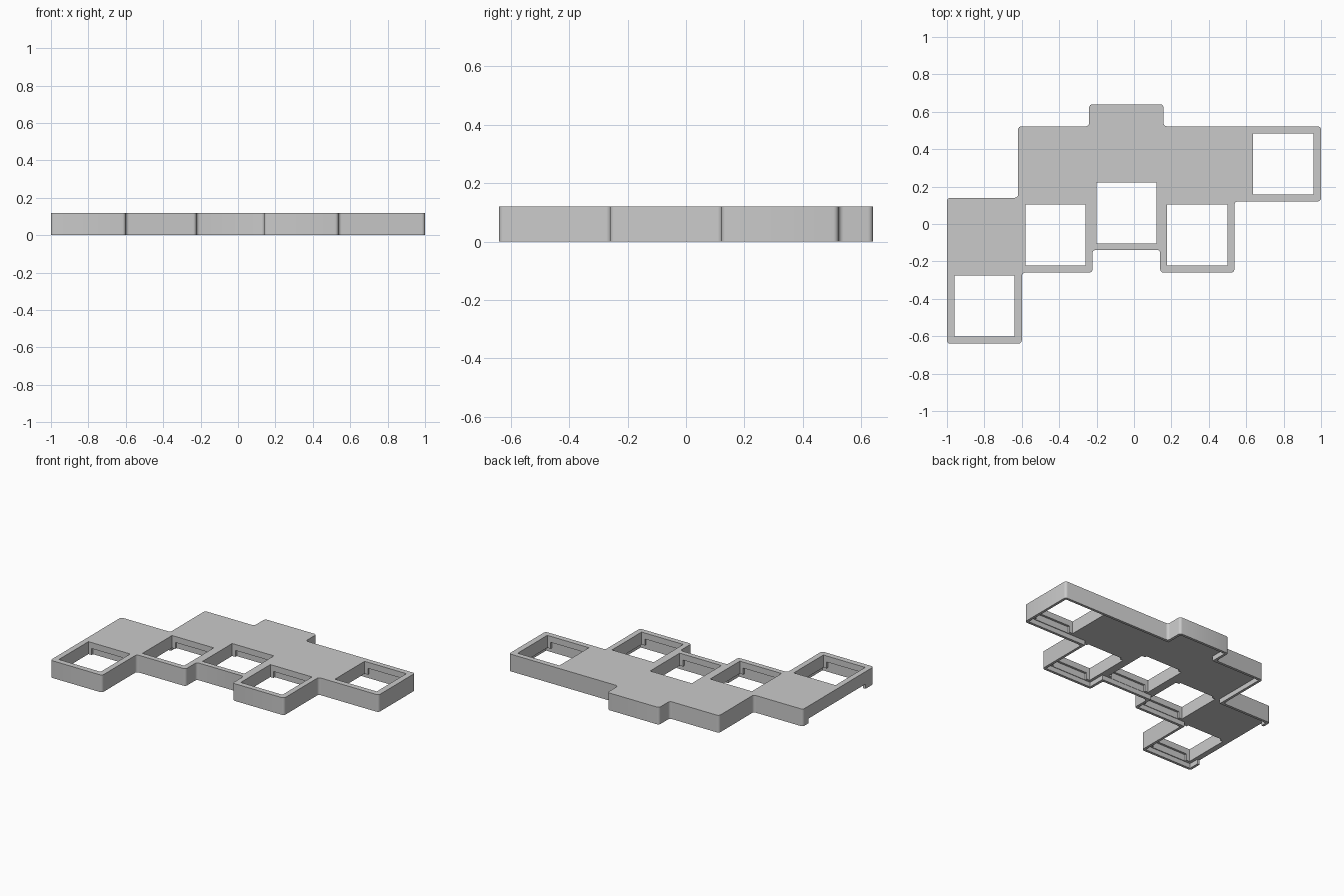
import bpy, bmesh
from mathutils import Vector

if "Cube" in bpy.data.objects:
    bpy.data.objects.remove(bpy.data.objects["Cube"], do_unlink=True)

HEIGHT, FLOOR, RIM = 0.12, 0.033, 0.018
HX, HY = 0.161, 0.163          # half size of a key opening
KEYS = [(-0.8, -0.438), (-0.42, -0.06), (-0.04, 0.06), (0.338, -0.06), (0.798, 0.322)]

# Stepped outline of the case, clockwise from the back tab
OUTLINE = [Vector(p) for p in [
    (-0.24, 0.64), (0.158, 0.64), (0.158, 0.522), (1, 0.522), (1, 0.121),
    (0.537, 0.121), (0.537, -0.26), (0.14, -0.26), (0.14, -0.138),
    (-0.222, -0.138), (-0.222, -0.26), (-0.6, -0.26), (-0.6, -0.64),
    (-1, -0.64), (-1, 0.14), (-0.62, 0.14), (-0.62, 0.522), (-0.24, 0.522)]]


def inset(points, width):
    """Move every side of a square-cornered outline inwards."""
    result = []
    for i, p in enumerate(points):
        a = (p - points[i - 1]).normalized()
        b = (points[(i + 1) % len(points)] - p).normalized()
        d = a + b
        result.append(p + width * Vector((d.y, -d.x)))
    return result


def prism(name, points, z0, z1, radius=0):
    """Extrude an outline and round its upright corners."""
    bm = bmesh.new()
    face = bm.faces.new([bm.verts.new((p[0], p[1], z0)) for p in points])
    ext = bmesh.ops.extrude_face_region(bm, geom=[face])
    top = [v for v in ext["geom"] if isinstance(v, bmesh.types.BMVert)]
    bmesh.ops.translate(bm, vec=(0, 0, z1 - z0), verts=top)
    if radius:
        upright = [e for e in bm.edges if abs(e.verts[0].co.z - e.verts[1].co.z) > 0.01]
        bmesh.ops.bevel(bm, geom=upright, offset=radius, segments=4, profile=0.5,
                        affect='EDGES')
    bmesh.ops.recalc_face_normals(bm, faces=bm.faces)
    mesh = bpy.data.meshes.new(name)
    bm.to_mesh(mesh)
    bm.free()
    obj = bpy.data.objects.new(name, mesh)
    bpy.context.collection.objects.link(obj)
    return obj


def block(name, x, y, hx, hy, z0, z1):
    return prism(name, [(x - hx, y - hy), (x - hx, y + hy),
                        (x + hx, y + hy), (x + hx, y - hy)], z0, z1)


def cut(target, cutter):
    """Subtract a cutter and throw it away."""
    mod = target.modifiers.new("cut", 'BOOLEAN')
    mod.operation, mod.solver, mod.object = 'DIFFERENCE', 'EXACT', cutter
    bpy.context.view_layer.objects.active = target
    bpy.ops.object.modifier_apply(modifier=mod.name)
    bpy.data.objects.remove(cutter, do_unlink=True)


# Case body with a thin rim around its recessed underside
case = prism("keyboard_case", OUTLINE, 0, HEIGHT, 0.018)
cut(case, prism("recess", inset(OUTLINE, RIM), -0.05, FLOOR))

# Key openings with clip slots, open below, in their front and back walls
for x, y in KEYS:
    cut(case, block("opening", x, y, HX, HY, -0.1, 0.2))
    cut(case, block("clip_slot", x, y, HX - 0.025, HY + 0.015, 0.01, 0.078))

# Low cable gap in the side wall
cut(case, block("cable_gap", -1, -0.235, 0.03, 0.315, -0.1, FLOOR))

# Plain grey plastic
grey = bpy.data.materials.new("grey_plastic")
grey.use_nodes = True
colour = (0.59, 0.59, 0.59, 1)
grey.diffuse_color = colour
grey.node_tree.nodes["Principled BSDF"].inputs["Base Color"].default_value = colour
case.data.materials.clear()
case.data.materials.append(grey)
for poly in case.data.polygons:
    poly.material_index = 0

bpy.ops.object.select_all(action='DESELECT')
case.select_set(True)
bpy.context.view_layer.objects.active = case
bpy.ops.object.shade_smooth_by_angle()
